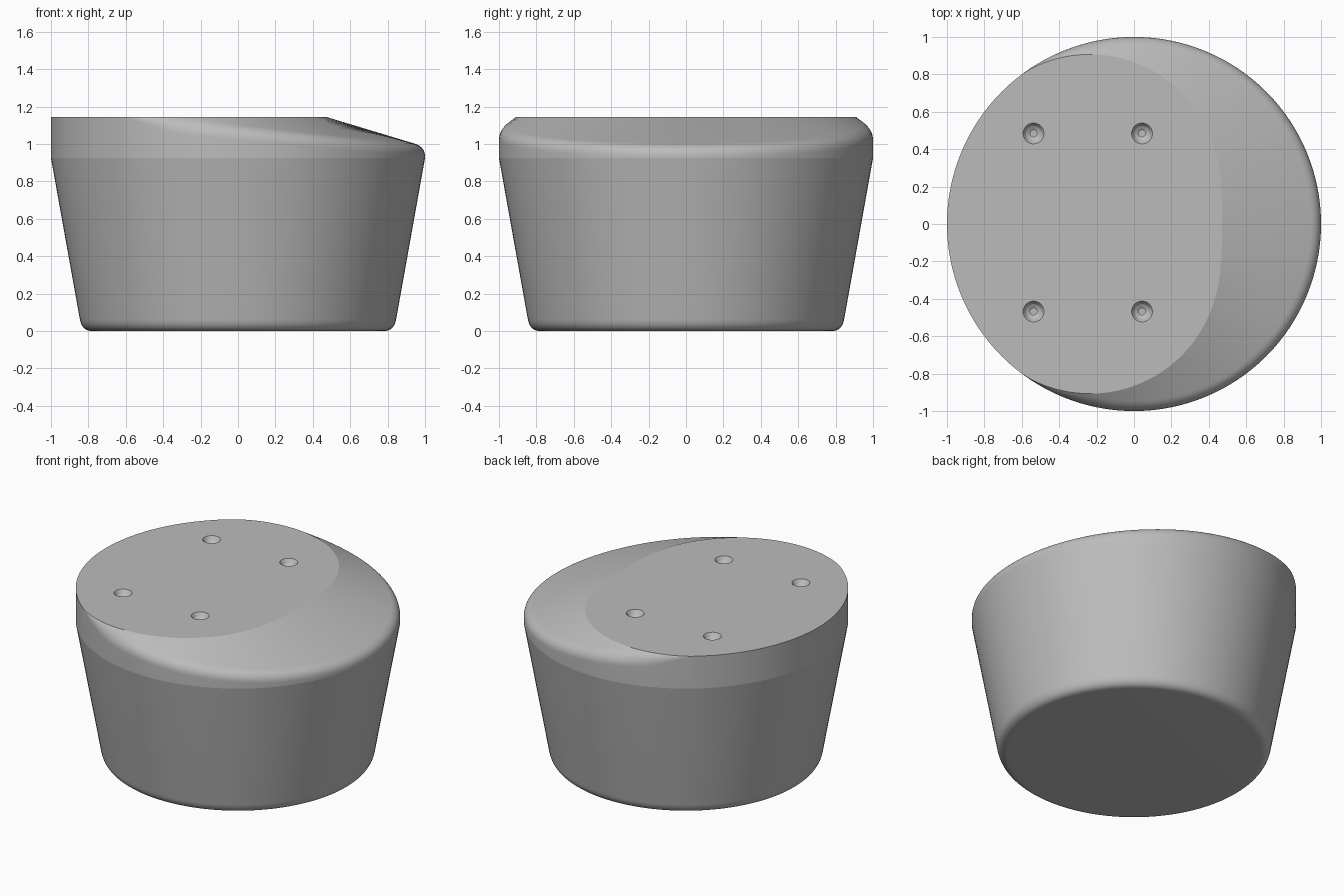
import bpy, bmesh
from math import sin, cos, pi, radians

if "Cube" in bpy.data.objects:
    bpy.data.objects.remove(bpy.data.objects["Cube"])

SEGMENTS, STEPS, TOP = 128, 14, 1.145

grey = bpy.data.materials.new("plain grey")
grey.use_nodes = True
grey.diffuse_color = (0.5, 0.5, 0.5, 1)
grey.node_tree.nodes["Principled BSDF"].inputs["Base Color"].default_value = (0.5, 0.5, 0.5, 1)


def fillet(a, corner, b):
    """Rounded corner from a to b as (radius, height) points."""
    points = []
    for i in range(STEPS + 1):
        t = i / STEPS
        points.append(tuple((1 - t) ** 2 * p + 2 * t * (1 - t) * q + t * t * r
                            for p, q, r in zip(a, corner, b)))
    return points


def body_profile(angle):
    """Profile from base to top; the rim dips towards +x."""
    t = max(0, (cos(angle) + 0.6) / 1.6)
    crease = 1 - 0.53 * t ** 1.4
    rim = TOP - 0.16 * t ** 0.85
    size = 0.055 * min(1, t / 0.15)
    slope = (TOP - rim) / max(1 - crease, 1e-6)
    size_in = min(size, 0.8 * (1 - crease))
    size_down = min(size, rim - 0.93)
    base = fillet((0.78, 0), (0.835, 0), (0.846, 0.065))
    edge = fillet((1, rim - size_down), (1, rim), (1 - size_in, rim + slope * size_in))
    return base + [(1, 0.925)] + edge + [(crease, TOP)]


def lathe(name, profile_at, segments):
    """Closed turned solid whose profile may vary with the angle."""
    bm = bmesh.new()
    columns = []
    for i in range(segments):
        a = 2 * pi * i / segments
        columns.append([bm.verts.new((r * cos(a), r * sin(a), z)) for r, z in profile_at(a)])
    for i, col in enumerate(columns):
        nxt = columns[(i + 1) % segments]
        for j in range(len(col) - 1):
            bm.faces.new((col[j], nxt[j], nxt[j + 1], col[j + 1]))
    bm.faces.new([c[0] for c in reversed(columns)])
    bm.faces.new([c[-1] for c in columns])
    bmesh.ops.remove_doubles(bm, verts=bm.verts[:], dist=0.0005)
    bmesh.ops.recalc_face_normals(bm, faces=bm.faces[:])
    mesh = bpy.data.meshes.new(name)
    bm.to_mesh(mesh)
    bm.free()
    mesh.materials.append(grey)
    obj = bpy.data.objects.new(name, mesh)
    bpy.context.collection.objects.link(obj)
    return obj


body = lathe("tapered_body", body_profile, SEGMENTS)

# Countersunk screw holes in the flat top
hole = [(0.018, TOP - 0.1), (0.018, TOP - 0.035), (0.04, TOP - 0.022),
        (0.056, TOP), (0.056, TOP + 0.05)]
cutters = []
for x in (-0.537, 0.043):
    for y in (-0.468, 0.484):
        cutter = lathe("screw_hole_cutter", lambda a: hole, 24)
        cutter.location = (x, y, 0)
        cutter.hide_render = True
        cutters.append(cutter)
        cut = body.modifiers.new("screw_hole", "BOOLEAN")
        cut.operation, cut.solver, cut.object = "DIFFERENCE", "EXACT", cutter

bpy.ops.object.select_all(action="DESELECT")
body.select_set(True)
bpy.context.view_layer.objects.active = body
for mod in list(body.modifiers):
    bpy.ops.object.modifier_apply(modifier=mod.name)
for cutter in cutters:
    bpy.data.objects.remove(cutter)

# Smooth the curved sides while keeping the band and top edges crisp
bpy.ops.object.shade_smooth_by_angle(angle=radians(9))
